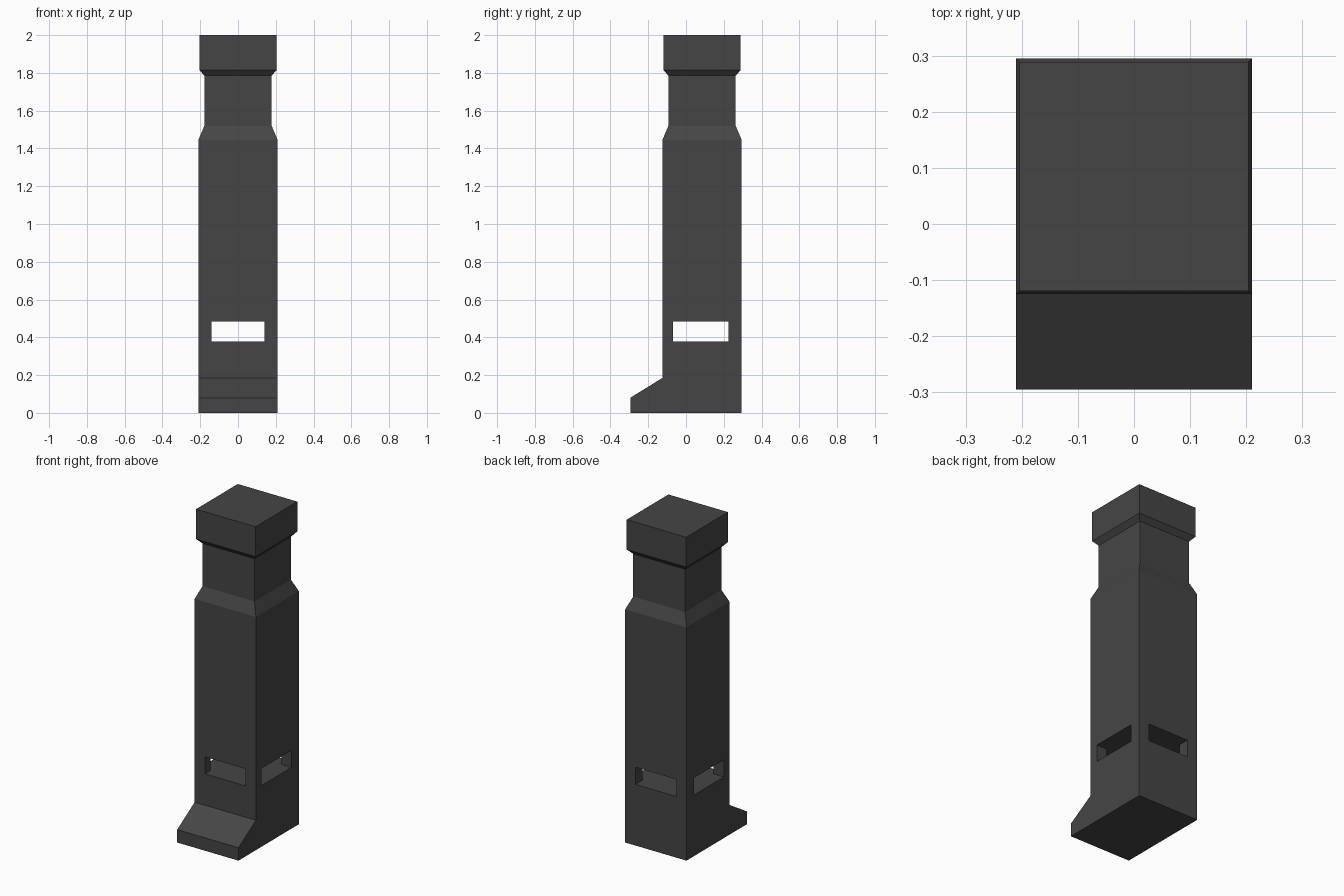
import bpy
import bmesh

if "Cube" in bpy.data.objects:
    bpy.data.objects.remove(bpy.data.objects["Cube"])

CY = 0.085  # tower axis in y

dark = bpy.data.materials.new("dark_stone")
dark.diffuse_color = (0.06, 0.06, 0.06, 1)
dark.use_nodes = True
dark.node_tree.nodes["Principled BSDF"].inputs["Base Color"].default_value = dark.diffuse_color


def make_object(name, bm):
    bmesh.ops.recalc_face_normals(bm, faces=bm.faces)
    mesh = bpy.data.meshes.new(name)
    bm.to_mesh(mesh)
    bm.free()
    mesh.materials.append(dark)
    obj = bpy.data.objects.new(name, mesh)
    bpy.context.collection.objects.link(obj)
    return obj


def square_loft(name, sections):
    """Closed solid through square sections given as (half width, height)."""
    bm = bmesh.new()
    rings = [[bm.verts.new((sx * h, CY + sy * h, z))
              for sx, sy in ((-1, -1), (1, -1), (1, 1), (-1, 1))]
             for h, z in sections]
    for a, b in zip(rings, rings[1:]):
        for i in range(4):
            j = (i + 1) % 4
            bm.faces.new((a[i], a[j], b[j], b[i]))
    bm.faces.new(rings[0])
    bm.faces.new(rings[-1])
    return make_object(name, bm)


def extrude_x(name, profile, half):
    """Closed solid from a (y, z) profile extruded across x."""
    bm = bmesh.new()
    face = bm.faces.new([bm.verts.new((-half, y, z)) for y, z in profile])
    new = bmesh.ops.extrude_face_region(bm, geom=[face])["geom"]
    bmesh.ops.translate(bm, vec=(2 * half, 0, 0),
                        verts=[v for v in new if isinstance(v, bmesh.types.BMVert)])
    return make_object(name, bm)


def cut_box(target, size, center):
    bm = bmesh.new()
    bmesh.ops.create_cube(bm, size=1)
    bmesh.ops.scale(bm, vec=size, verts=bm.verts)
    bmesh.ops.translate(bm, vec=center, verts=bm.verts)
    cutter = make_object("window_cutter", bm)
    cutter.hide_render = True
    mod = target.modifiers.new("window", "BOOLEAN")
    mod.operation = "DIFFERENCE"
    mod.solver = "EXACT"
    mod.object = cutter
    bpy.context.view_layer.objects.active = target
    bpy.ops.object.modifier_apply(modifier=mod.name)
    bpy.data.objects.remove(cutter)


# Tower shaft with tapered shoulder and neck
shaft = square_loft("shaft", [(0.21, 0), (0.21, 1.445), (0.178, 1.52), (0.178, 1.785)])

# Window slots running right through in both directions
cut_box(shaft, (0.28, 1, 0.106), (0, CY, 0.432))
cut_box(shaft, (1, 0.294, 0.106), (0, 0.077, 0.432))

# Cap with chamfered underside
square_loft("cap", [(0.178, 1.785), (0.204, 1.815), (0.204, 2.0)])

# Sloped foot at the front
extrude_x("sloped_foot", [(-0.295, 0), (-0.125, 0), (-0.125, 0.185), (-0.295, 0.08)], 0.21)
